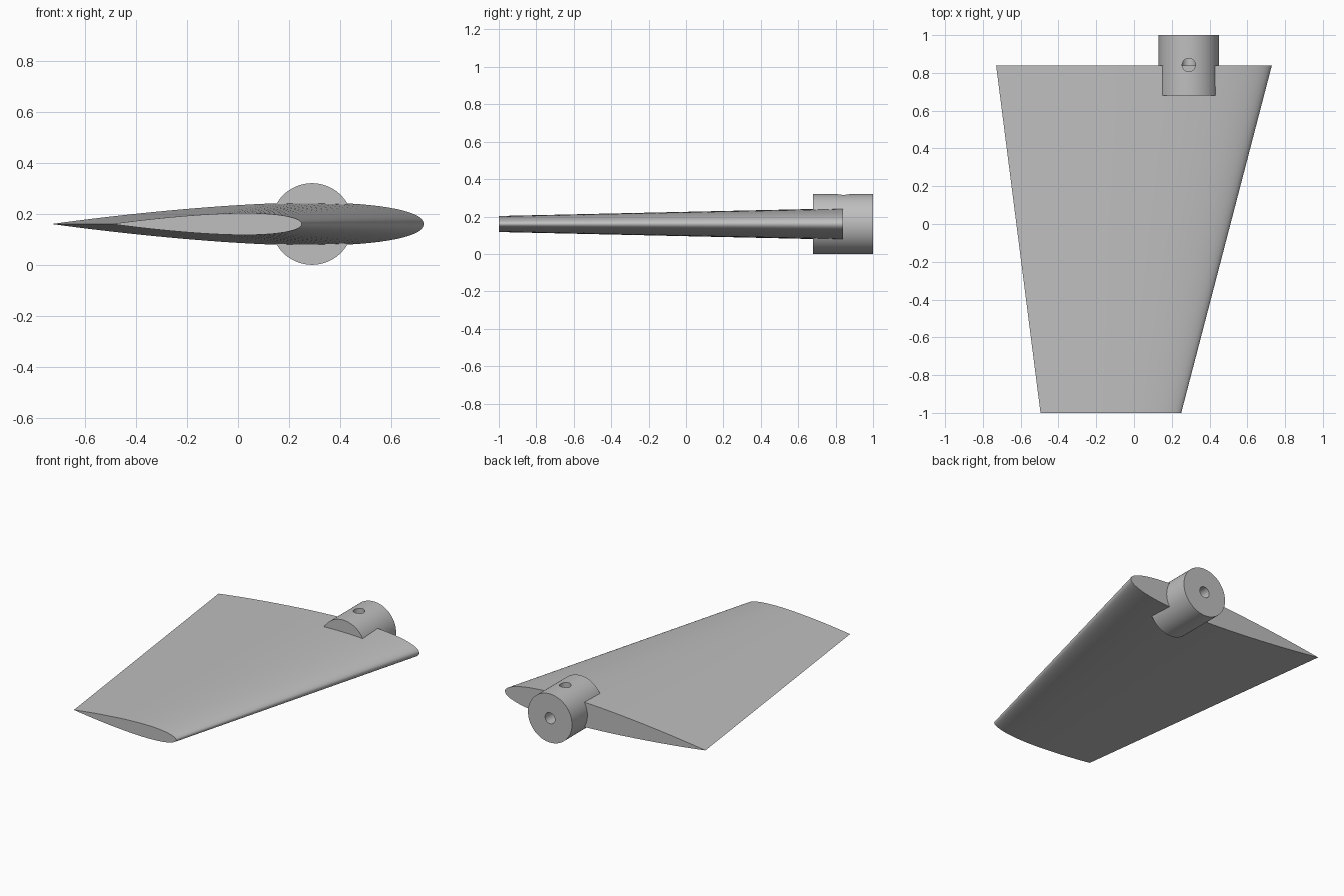
import bpy
import bmesh
import math
from mathutils import Matrix, Vector

cube = bpy.data.objects.get("Cube")
if cube:
    bpy.data.objects.remove(cube, do_unlink=True)

MID_Z = 0.16          # height of the chord plane and hub axis
HUB_X = 0.29
ROOT_Y, TIP_Y = 0.84, -1.0

grey = bpy.data.materials.new("plain grey")
grey.use_nodes = True
COLOUR = (0.52, 0.52, 0.52, 1)
grey.diffuse_color = COLOUR
grey.node_tree.nodes["Principled BSDF"].inputs["Base Color"].default_value = COLOUR


def add_object(name, bm):
    bmesh.ops.recalc_face_normals(bm, faces=bm.faces)
    mesh = bpy.data.meshes.new(name)
    bm.to_mesh(mesh)
    bm.free()
    mesh.materials.append(grey)
    obj = bpy.data.objects.new(name, mesh)
    bpy.context.collection.objects.link(obj)
    return obj


def select_only(obj):
    bpy.ops.object.select_all(action="DESELECT")
    obj.select_set(True)
    bpy.context.view_layer.objects.active = obj


def cylinder(name, radius, start, end, segments):
    start, end = Vector(start), Vector(end)
    axis = end - start
    turn = axis.to_track_quat("Z", "Y").to_matrix().to_4x4()
    bm = bmesh.new()
    bmesh.ops.create_cone(bm, cap_ends=True, segments=segments, radius1=radius,
                          radius2=radius, depth=axis.length,
                          matrix=Matrix.Translation((start + end) / 2) @ turn)
    return add_object(name, bm)


def half_thickness(t, ratio=0.115):
    # Symmetric aerofoil with a closed trailing edge
    return 5 * ratio * (0.2969 * math.sqrt(t) - 0.126 * t - 0.3516 * t**2
                        + 0.2843 * t**3 - 0.1036 * t**4)


def section(bm, y, lead, trail, steps=40):
    chord = lead - trail
    ring = []
    for i in range(2 * steps):
        t = (1 + math.cos(math.pi * i / steps)) / 2
        side = 1 if i < steps else -1
        z = MID_Z + side * chord * half_thickness(t)
        ring.append(bm.verts.new((lead - chord * t, y, z)))
    return ring


# Tapered fin lofted between the root and tip sections
bm = bmesh.new()
root = section(bm, ROOT_Y, 0.73, -0.73)
tip = section(bm, TIP_Y, 0.25, -0.495)
for i in range(len(root)):
    j = (i + 1) % len(root)
    bm.faces.new((root[i], root[j], tip[j], tip[i]))
bm.faces.new(root)
bm.faces.new(tip)
fin = add_object("fin_blade", bm)

# Round mounting hub at the root
hub = cylinder("mounting_hub", 0.16, (HUB_X, 0.68, MID_Z), (HUB_X, 1.0, MID_Z), 96)

# Shaft bore from the back, met by a set screw hole from above
cutters = [
    cylinder("shaft_bore_cutter", 0.036, (HUB_X, 0.8, MID_Z), (HUB_X, 1.1, MID_Z), 32),
    cylinder("screw_hole_cutter", 0.035, (HUB_X, 0.842, MID_Z), (HUB_X, 0.842, 0.4), 32),
]
select_only(hub)
for cutter in cutters:
    cutter.hide_render = True
    cut = hub.modifiers.new(cutter.name, "BOOLEAN")
    cut.operation = "DIFFERENCE"
    cut.solver = "EXACT"
    cut.object = cutter
    bpy.ops.object.modifier_apply(modifier=cut.name)
for cutter in cutters:
    bpy.data.objects.remove(cutter, do_unlink=True)

for obj in (fin, hub):
    select_only(obj)
    bpy.ops.object.shade_smooth_by_angle(angle=math.radians(30))
